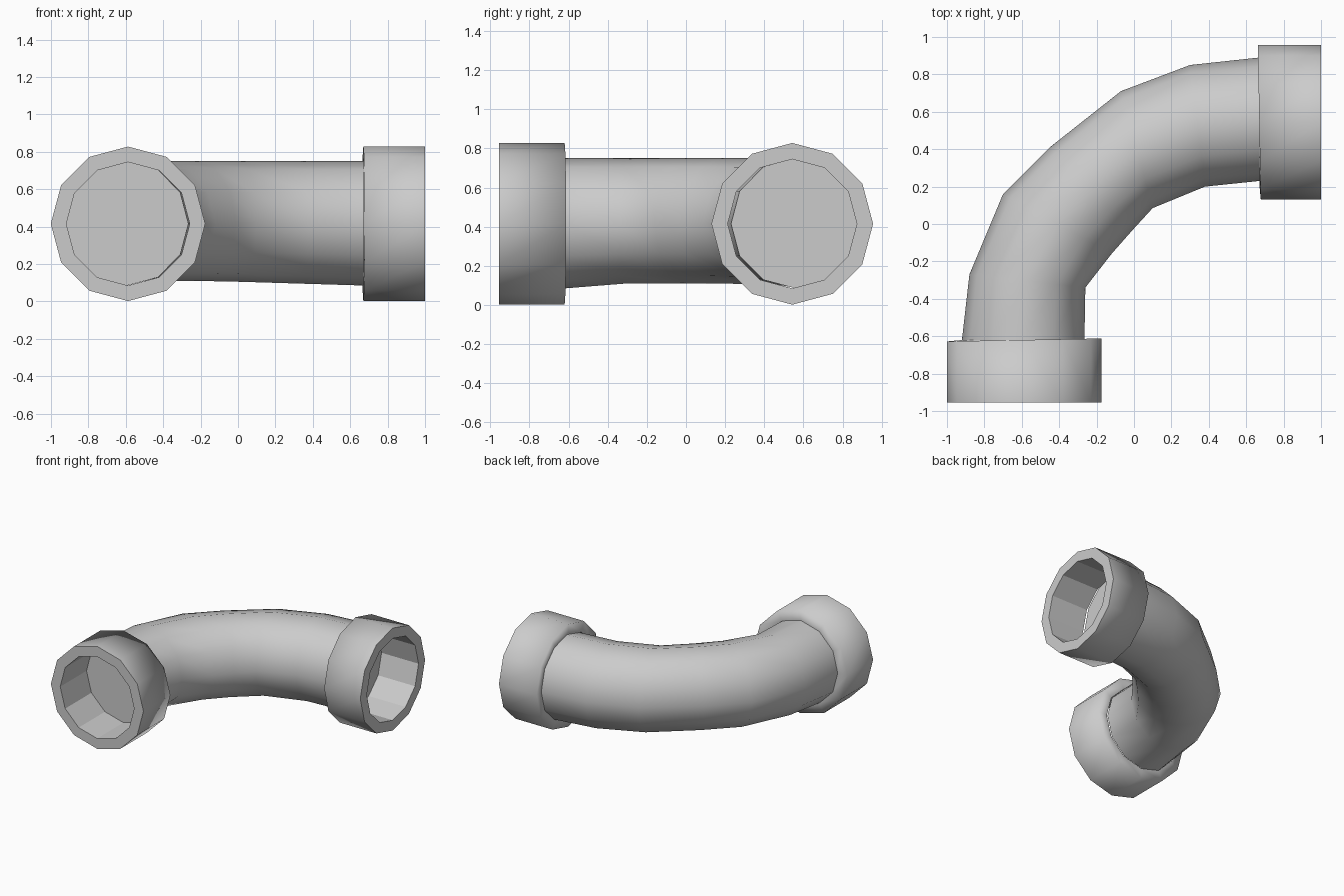
import bpy
import bmesh
from math import cos, sin, pi
from mathutils import Vector

if "Cube" in bpy.data.objects:
    bpy.data.objects.remove(bpy.data.objects["Cube"], do_unlink=True)

SIDES = 12
MID = 0.415      # height of the pipe axis
BORE = 0.33      # pipe radius
RIM = 0.413      # collar radius

grey = bpy.data.materials.new("plain grey")
grey.use_nodes = True
colour = (0.6, 0.6, 0.6, 1)
grey.diffuse_color = colour
grey.node_tree.nodes["Principled BSDF"].inputs["Base Color"].default_value = colour


def finish(bm, name):
    bmesh.ops.recalc_face_normals(bm, faces=bm.faces)
    mesh = bpy.data.meshes.new(name)
    bm.to_mesh(mesh)
    bm.free()
    mesh.materials.append(grey)
    obj = bpy.data.objects.new(name, mesh)
    bpy.context.collection.objects.link(obj)
    return obj


def ring(bm, centre, side, up=BORE, down=BORE):
    """Polygon ring spanned by a horizontal half-width vector and z."""
    verts = []
    for i in range(SIDES):
        a = 2 * pi * i / SIDES
        z = sin(a) * (up if sin(a) > 0 else down)
        verts.append(bm.verts.new(centre + side * cos(a) + Vector((0, 0, z))))
    return verts


def bridge(bm, a, b, smooth):
    faces = []
    for i in range(SIDES):
        j = (i + 1) % SIDES
        f = bm.faces.new((a[i], a[j], b[j], b[i]))
        f.smooth = smooth
        faces.append(f)
    return faces


# Bent pipe: outer bend point, inner bend point, underside radius
bends = [
    ((-0.92, -0.62), (-0.265, -0.62), 0.33),
    ((-0.88, -0.27), (-0.26, -0.34), 0.305),
    ((-0.70, 0.16), (-0.12, -0.16), 0.305),
    ((-0.45, 0.41), (-0.01, -0.035), 0.305),
    ((-0.07, 0.71), (0.10, 0.085), 0.31),
    ((0.30, 0.85), (0.38, 0.20), 0.32),
    ((0.67, 0.89), (0.67, 0.23), 0.33),
]
bm = bmesh.new()
rings = []
for outer, inner, down in bends:
    o, n = Vector((*outer, MID)), Vector((*inner, MID))
    rings.append(ring(bm, (o + n) / 2, (o - n) / 2, 0.335, down))
for a, b in zip(rings, rings[1:]):
    bridge(bm, a, b, True)
# Flat end walls seen at the bottom of each socket
for end in (rings[0], rings[-1]):
    cap = bm.faces.new(end)
    for e in cap.edges:
        e.smooth = False
finish(bm, "bent_pipe")


def collar(name, mouth, back, side, tilt):
    """Socket collar: outer wall, flat mouth rim, faceted bore, rounded-shaded back."""
    bm = bmesh.new()
    skew = (back - mouth).normalized() * tilt
    front_out = ring(bm, mouth, side * RIM, RIM, RIM)
    front_in = ring(bm, mouth, side * BORE)
    back_out = ring(bm, back, side * RIM + skew, RIM, RIM)
    back_in = ring(bm, back, side * BORE)
    bridge(bm, front_out, back_out, True)
    rim = bridge(bm, front_out, front_in, False)
    bridge(bm, front_in, back_in, False)
    bridge(bm, back_out, back_in, True)
    for f in rim:
        for e in f.edges:
            e.smooth = False
    finish(bm, name)


collar("front_collar", Vector((-0.588, -0.955, MID)), Vector((-0.588, -0.62, MID)),
       Vector((1, 0, 0)), 0.008)
collar("left_collar", Vector((1.0, 0.543, MID)), Vector((0.67, 0.543, MID)),
       Vector((0, 1, 0)), 0.008)
